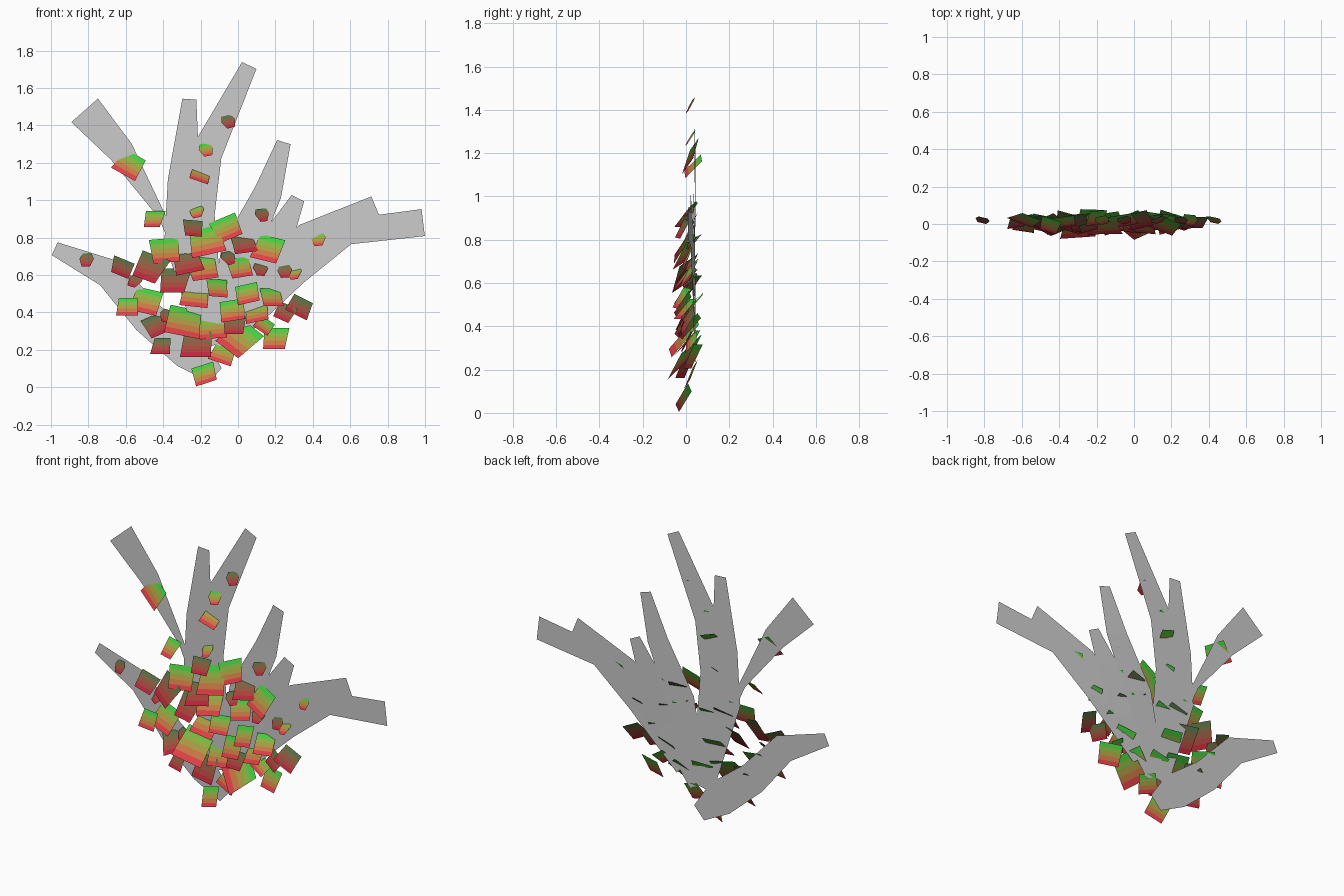
import bpy, math, random
from mathutils import Vector, Matrix

if "Cube" in bpy.data.objects:
    bpy.data.objects.remove(bpy.data.objects["Cube"])

random.seed(4)


def mesh_object(name, verts, faces, mats=(), idx=None):
    me = bpy.data.meshes.new(name)
    me.from_pydata(verts, [], faces)
    for m in mats:
        me.materials.append(m)
    if idx:
        for p, i in zip(me.polygons, idx):
            p.material_index = i
    ob = bpy.data.objects.new(name, me)
    bpy.context.collection.objects.link(ob)
    return ob


def gradient(name, top, bottom, n=5):
    """Materials blending from leaf base to leaf tip."""
    out = []
    for i in range(n):
        t = i / (n - 1)
        m = bpy.data.materials.new(f"{name}_{i}")
        m.diffuse_color = [a + (b - a) * t for a, b in zip(top, bottom)] + [1]
        m.use_nodes = True
        m.node_tree.nodes["Principled BSDF"].inputs["Base Color"].default_value = m.diffuse_color
        out.append(m)
    return out


def branch_y(x):
    return 0.045 if x < 0.1 else 0.045 - 0.033 * (x - 0.1)


# Flat branches: centre line x, z and width, from tip to root
branches = [
    [(-.98, .74, .075), (-.69, .61, .16), (-.48, .37, .18), (-.26, .19, .2), (-.12, .065, .1)],
    [(-.82, 1.48, .19), (-.625, 1.26, .14), (-.41, .92, .04), (-.36, .82, .05)],
    [(-.26, 1.54, .075), (-.29, 1.11, .17), (-.27, .8, .25), (-.15, .22, .12)],
    [(.06, 1.72, .085), (-.17, 1.25, .17), (-.21, .92, .17), (-.17, .5, .16)],
    [(.245, 1.31, .075), (.16, 1.04, .15), (.01, .73, .2), (-.13, .25, .1)],
    [(.32, 1.01, .075), (.23, .83, .15), (.09, .55, .17), (-.1, .22, .1)],
    [(.74, .955, .14), (.37, .8, .16), (.2, .6, .16), (-.03, .32, .1)],
    [(.99, .88, .145), (.58, .83, .14), (.3, .62, .16), (0, .3, .1)],
]
for b, path in enumerate(branches):
    pts = [Vector((x, z)) for x, z, _ in path]
    verts = []
    for i, p in enumerate(pts):
        d = pts[min(i + 1, len(pts) - 1)] - pts[max(i - 1, 0)]
        n = Vector((-d.y, d.x)).normalized() * path[i][2] / 2
        for q in (p + n, p - n):
            verts.append((q.x, branch_y(q.x) - 0.002 * (b % 4), q.y))
    faces = [(2 * i, 2 * i + 1, 2 * i + 3, 2 * i + 2) for i in range(len(pts) - 1)]
    mesh_object(f"branch_{b + 1}", verts, faces)


def leaf(name, x, z, size, roll, mats, pinch=0.0):
    """Flat leaf leaning back: base at the wall, tip forward, in colour bands."""
    n = len(mats)
    tilt = math.radians(random.uniform(22, 42))
    yaw = math.radians(random.uniform(-22, 22))
    h = size * 0.85 / math.cos(tilt)
    flare = random.uniform(-.12, .12)
    rot = (Matrix.Rotation(yaw, 3, 'Z') @ Matrix.Rotation(-tilt, 3, 'X')
           @ Matrix.Rotation(-math.radians(roll), 3, 'Y'))
    c = Vector((x, random.uniform(-.02, .035), z))
    if pinch:
        c.y = 0.02
    verts = []
    for i in range(n + 1):
        t = i / n
        w = size / 2 * (1 + flare * (2 * t - 1)) * (1 - pinch * abs(2 * t - .8))
        for s in (-1, 1):
            v = c + rot @ Vector((s * w, 0, h * (.5 - t)))
            verts.append((v.x, max(-.1, min(.1, v.y)), max(0, v.z)))
    faces = [(2 * i, 2 * i + 2, 2 * i + 3, 2 * i + 1) for i in range(n)]
    mesh_object(name, verts, faces, mats, range(n))


bright = gradient("leaf", (.06, .6, .05), (.75, .05, .06))
dark = gradient("dark_leaf", (.1, .17, .06), (.5, .02, .04))

# Large leaves: x, z, size, roll
bright_leaves = [
    (-.18, .07, .12, 20), (-.08, .18, .12, -20), (.01, .26, .18, -40), (.2, .26, .13, 0),
    (-.29, .35, .18, -15), (-.14, .32, .14, 5), (.1, .4, .12, 15), (.05, .5, .12, 15),
    (.18, .48, .11, 0), (-.23, .49, .14, -8), (-.49, .46, .15, -15), (-.59, .43, .11, 0),
    (-.39, .73, .15, 5), (-.17, .78, .17, 15), (.16, .74, .15, -15), (.01, .64, .12, 10),
    (-.45, .9, .1, 0), (-.19, .64, .15, 10), (-.06, .85, .14, 25), (-.2, 1.14, .1, -25),
    (-.58, 1.19, .14, -30), (.14, .33, .09, -40), (-.03, .41, .13, 10), (-.11, .53, .11, -5)]
dark_leaves = [
    (-.22, .23, .16, 0), (-.41, .22, .1, 0), (-.47, .64, .16, -20), (-.34, .57, .15, 0),
    (-.62, .64, .11, -25), (-.27, .67, .14, 15), (-.02, .33, .11, 0), (.33, .43, .12, -30),
    (.25, .4, .1, -25), (-.24, .85, .1, -5), (-.44, .33, .12, 30), (.03, .77, .12, 10)]
for i, (x, z, s, r) in enumerate(bright_leaves):
    leaf(f"leaf_{i + 1}", x, z, s, r, bright)
for i, (x, z, s, r) in enumerate(dark_leaves):
    leaf(f"dark_leaf_{i + 1}", x, z, s, r, dark)

# Small rounded leaves near the branch tips
small_leaves = [(-.81, .68), (-.05, 1.42), (-.17, 1.27), (-.22, .94), (.13, .92), (.43, .79),
                (.3, .61), (-.55, .57), (-.05, .69), (.12, .63), (-.38, .38), (.25, .62)]
for i, (x, z) in enumerate(small_leaves):
    leaf(f"small_leaf_{i + 1}", x, z, .08, random.uniform(-20, 20),
         (dark, bright)[i in (2, 3, 5, 6)], pinch=.4)
